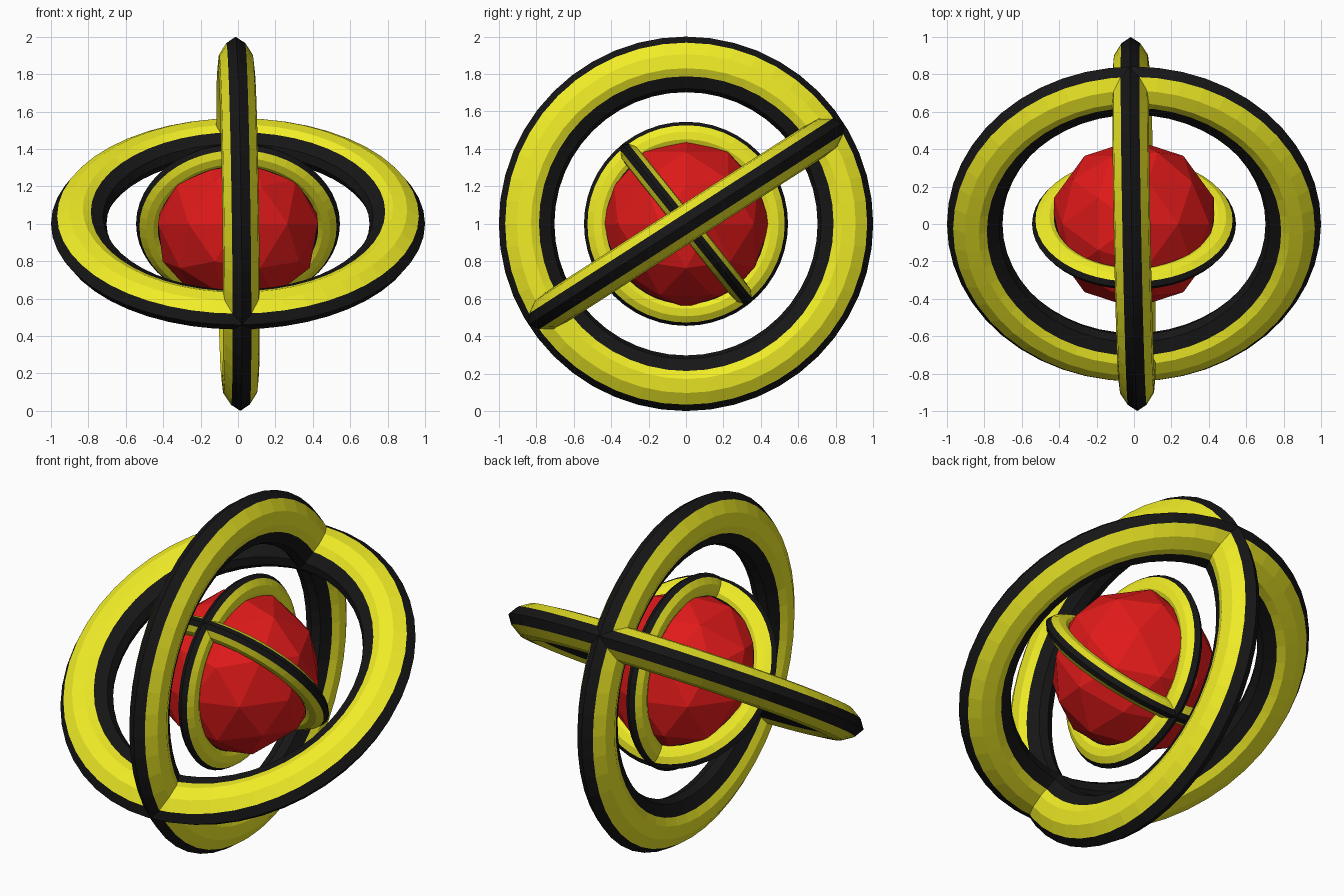
import bpy, bmesh, math
from mathutils import Vector, Matrix

if "Cube" in bpy.data.objects:
    bpy.data.objects.remove(bpy.data.objects["Cube"])


def material(name, color):
    m = bpy.data.materials.new(name)
    m.diffuse_color = color
    m.use_nodes = True
    m.node_tree.nodes["Principled BSDF"].inputs["Base Color"].default_value = m.diffuse_color
    return m


YELLOW = material("yellow", (0.87, 0.84, 0.02, 1))
BLACK = material("black", (0.008, 0.008, 0.008, 1))
RED = material("red", (0.75, 0.01, 0.01, 1))
CENTRE = Vector((0, 0, 1))
SEGMENTS = 48

# Half cross-section (radius, height) from outer ridge to inner ridge
HALF = [(1.0, 0), (0.967, 0.05), (0.905, 0.09), (0.83, 0.098),
        (0.787, 0.077), (0.722, 0.045), (0.703, 0)]
PROFILE = HALF + [(r, -h) for r, h in HALF[-2:0:-1]]
BLACK_STRIPS = {0, 4, 5, 6, 7, 11}


def ring(name, normal, size):
    """Faceted ring with black inner and outer bands."""
    turn = Vector(normal).to_track_quat('Z', 'Y').to_matrix()
    bm = bmesh.new()
    loops = []
    for i in range(SEGMENTS):
        a = 2 * math.pi * i / SEGMENTS
        loops.append([bm.verts.new(turn @ Vector((r * math.cos(a), r * math.sin(a), h)) * size)
                      for r, h in PROFILE])
    n = len(PROFILE)
    for i in range(SEGMENTS):
        a, b = loops[i], loops[(i + 1) % SEGMENTS]
        for j in range(n):
            k = (j + 1) % n
            f = bm.faces.new((a[j], b[j], b[k], a[k]))
            f.material_index = 1 if j in BLACK_STRIPS else 0
    bmesh.ops.recalc_face_normals(bm, faces=bm.faces[:])
    mesh = bpy.data.meshes.new(name)
    bm.to_mesh(mesh)
    bm.free()
    mesh.materials.append(YELLOW)
    mesh.materials.append(BLACK)
    ob = bpy.data.objects.new(name, mesh)
    ob.location = CENTRE
    bpy.context.collection.objects.link(ob)
    return ob


def tilted(deg):
    a = math.radians(deg)
    return (0, -math.sin(a), math.cos(a))


# Outer pair and inner pair of crossed rings
ring("outer_upright_ring", (1, 0.018, 0.013), 1.0)
ring("outer_tilted_ring", tilted(32.7), 1.0)
ring("inner_upright_ring", (1, 0.015, -0.017), 0.545)
ring("inner_tilted_ring", tilted(-51.3), 0.545)

# Low-poly core
bpy.ops.mesh.primitive_ico_sphere_add(subdivisions=2, radius=0.45, location=CENTRE)
core = bpy.context.object
core.name = "core_sphere"
core.data.materials.append(RED)
